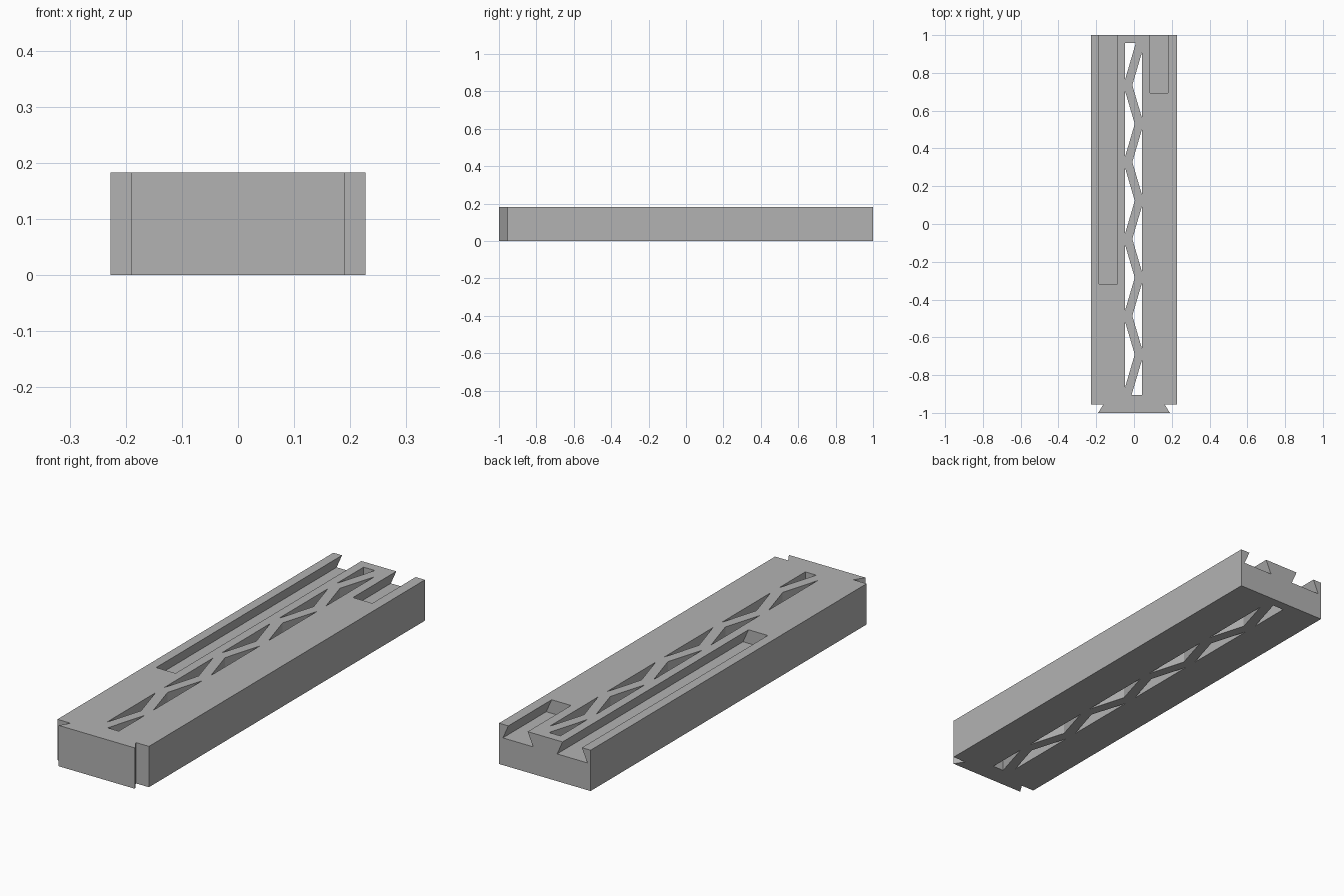
import bpy
import bmesh
from mathutils import Vector

if "Cube" in bpy.data.objects:
    bpy.data.objects.remove(bpy.data.objects["Cube"], do_unlink=True)

HALF_W, HEIGHT = 0.227, 0.183
BACK, FRONT, TIP = 1.0, -0.955, -1.0

grey = bpy.data.materials.new("plain grey")
grey.use_nodes = True
colour = (0.45, 0.45, 0.45, 1)
grey.diffuse_color = colour
grey.node_tree.nodes["Principled BSDF"].inputs["Base Color"].default_value = colour


def add_prism(bm, points, offset):
    """Closed prism from a planar polygon pushed along offset."""
    face = bm.faces.new([bm.verts.new(p) for p in points])
    new = bmesh.ops.extrude_face_region(bm, geom=[face])["geom"]
    moved = [v for v in new if isinstance(v, bmesh.types.BMVert)]
    bmesh.ops.translate(bm, verts=moved, vec=Vector(offset))


def make_object(name, bm):
    bmesh.ops.recalc_face_normals(bm, faces=bm.faces)
    mesh = bpy.data.meshes.new(name)
    bm.to_mesh(mesh)
    bm.free()
    mesh.materials.append(grey)
    obj = bpy.data.objects.new(name, mesh)
    bpy.context.collection.objects.link(obj)
    return obj


# Block with a full-height dovetail tongue on the front
half = [(HALF_W, BACK), (HALF_W, FRONT), (0.162, FRONT), (0.19, TIP)]
outline = half + [(-x, y) for x, y in reversed(half)]
bm = bmesh.new()
add_prism(bm, [(x, y, 0) for x, y in outline], (0, 0, HEIGHT))
block = make_object("dovetail_block", bm)

cut = bmesh.new()

# Two dovetail grooves open at the back: centre and inner end
DEPTH, TOP, BOTTOM = 0.061, 0.048, 0.075
RISE = 0.02
for centre, end in ((-0.136, -0.317), (0.133, 0.693)):
    over = TOP - (BOTTOM - TOP) * RISE / DEPTH
    profile = [(-BOTTOM, HEIGHT - DEPTH), (BOTTOM, HEIGHT - DEPTH),
               (over, HEIGHT + RISE), (-over, HEIGHT + RISE)]
    add_prism(cut, [(centre + x, end, z) for x, z in profile],
              (0, BACK + 0.05 - end, 0))

# Through holes leaving a zigzag web down the middle
LEFT, RIGHT, LEFT_TIP, RIGHT_TIP = -0.047, 0.042, 0.004, -0.009
PITCH, REACH = 0.407, 0.173
through = (0, 0, HEIGHT + 0.1)
holes = []
for i in range(4):
    for side, tip, y in ((LEFT, LEFT_TIP, 0.53), (RIGHT, RIGHT_TIP, 0.735)):
        y -= i * PITCH
        holes.append([(side, y + REACH), (side, y - REACH), (tip, y)])
holes.append([(LEFT, 0.957), (LEFT, 0.765), (0.009, 0.957)])
holes.append([(RIGHT, -0.905), (RIGHT, -0.72), (-0.013, -0.905)])
for hole in holes:
    add_prism(cut, [(x, y, -0.05) for x, y in hole], through)

cutter = make_object("cutter", cut)
cutter.hide_render = True

# Cut the block and drop the helper
mod = block.modifiers.new("cuts", "BOOLEAN")
mod.operation = "DIFFERENCE"
mod.solver = "EXACT"
mod.object = cutter
graph = bpy.context.evaluated_depsgraph_get()
block.data = bpy.data.meshes.new_from_object(block.evaluated_get(graph))
block.modifiers.clear()
bpy.data.objects.remove(cutter, do_unlink=True)
